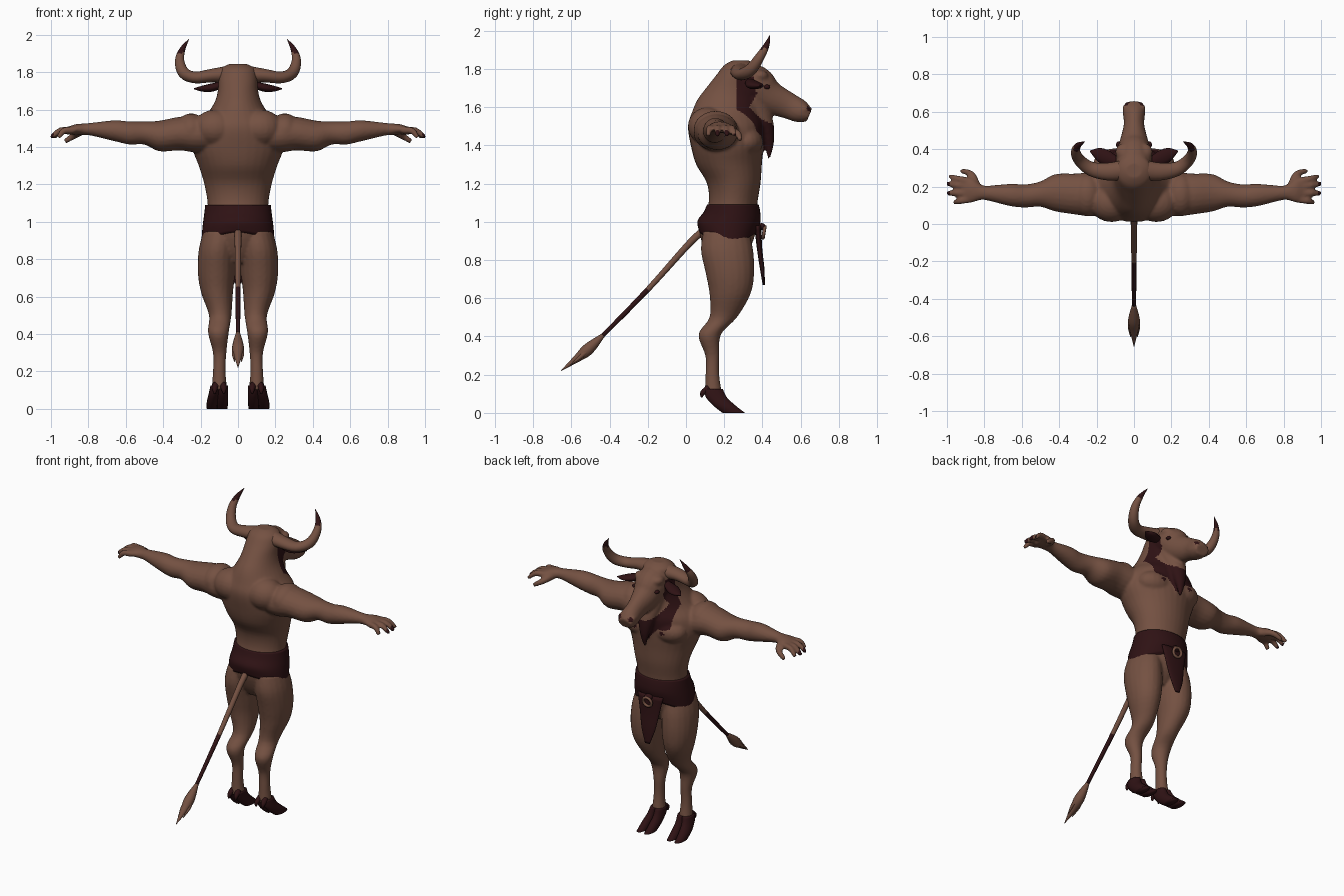
import bpy, bmesh, math
from mathutils import Vector, Matrix

X, Y, Z = Vector((1, 0, 0)), Vector((0, 1, 0)), Vector((0, 0, 1))


def material(name, rgb):
    m = bpy.data.materials.new(name)
    m.diffuse_color = (*rgb, 1)
    return m


HIDE = material("brown hide", (0.175, 0.082, 0.054))
DARK = material("dark hair and leather", (0.028, 0.006, 0.007))


def smooth_path(pts, n):
    """Catmull-Rom interpolation of stations (x, y, z, radius a, radius b)."""
    out = []
    for i in range(len(pts) - 1):
        p0, p1, p2 = pts[max(i - 1, 0)], pts[i], pts[i + 1]
        p3 = pts[min(i + 2, len(pts) - 1)]
        for k in range(n):
            t = k / n
            out.append([0.5 * (2 * b + (c - a) * t + (2 * a - 5 * b + 4 * c - d) * t * t
                               + (3 * b - a - 3 * c + d) * t ** 3)
                        for a, b, c, d in zip(p0, p1, p2, p3)])
    return out + [list(pts[-1])]


def tube(bm, pts, side=X, normal=None, s=1, sides=20, n=4):
    """Closed loft of elliptical rings; s = -1 mirrors it across x."""
    path = smooth_path(pts, n)
    rings = []
    for i, p in enumerate(path):
        q, r = path[max(i - 1, 0)], path[min(i + 1, len(path) - 1)]
        t = normal or (Vector(r[:3]) - Vector(q[:3])).normalized()
        a = (side - t * side.dot(t)).normalized()
        b = t.cross(a)
        ring = []
        for k in range(sides):
            w = math.tau * k / sides
            v = Vector(p[:3]) + a * max(p[3], .001) * math.cos(w) + b * max(p[4], .001) * math.sin(w)
            ring.append(bm.verts.new((v.x * s, v.y, v.z)))
        rings.append(ring)
    for lo, hi in zip(rings, rings[1:]):
        for k in range(sides):
            j = (k + 1) % sides
            bm.faces.new((lo[k], lo[j], hi[j], hi[k]))
    bm.faces.new(rings[0])
    bm.faces.new(rings[-1])


def blob(bm, c, r):
    bmesh.ops.create_uvsphere(bm, u_segments=20, v_segments=12, radius=1,
                              matrix=Matrix.Translation(c) @ Matrix.Diagonal((*r, 1)))


def paint(ob, rule=None, mats=(HIDE, DARK)):
    for m in mats:
        ob.data.materials.append(m)
    for f in ob.data.polygons:
        f.use_smooth = True
        f.material_index = 1 if rule and rule(f.center) else 0


def finish(name, bm, rule=None, mats=(HIDE, DARK)):
    bmesh.ops.recalc_face_normals(bm, faces=bm.faces)
    me = bpy.data.meshes.new(name)
    bm.to_mesh(me)
    bm.free()
    ob = bpy.data.objects.new(name, me)
    bpy.context.collection.objects.link(ob)
    paint(ob, rule, mats)
    return ob


# Body: torso and neck
body = bmesh.new()
torso = [(.78, .21, .07, .07), (.86, .215, .15, .12), (.97, .22, .17, .15), (1.09, .245, .162, .128),
         (1.2, .25, .18, .14), (1.3, .225, .21, .172), (1.4, .215, .245, .19), (1.5, .21, .23, .2),
         (1.57, .21, .17, .18), (1.64, .225, .125, .165), (1.7, .25, .108, .145), (1.77, .27, .103, .11),
         (1.82, .285, .09, .085), (1.845, .285, .045, .04)]
tube(body, [(0, y, z, a, b) for z, y, a, b in torso], normal=Z, sides=32)

# Head and beard
tube(body, [(0, .28, 1.74, .1, .1), (0, .36, 1.71, .1, .11), (0, .43, 1.655, .08, .09),
            (0, .53, 1.61, .055, .07), (0, .6, 1.577, .06, .06), (0, .645, 1.557, .048, .036)])
tube(body, [(0, .34, 1.64, .09, .08), (0, .405, 1.51, .06, .055), (0, .435, 1.41, .03, .025),
            (0, .432, 1.325, .006, .006)])

for s in (1, -1):
    # Muscle masses: chest, upper back, shoulder, brow, nostril rim
    blob(body, (.1 * s, .315, 1.42), (.12, .09, .08))
    blob(body, (.12 * s, .115, 1.5), (.12, .105, .1))
    blob(body, (.25 * s, .155, 1.485), (.085, .115, .095))
    blob(body, (.06 * s, .385, 1.765), (.04, .045, .03))
    blob(body, (.035 * s, .62, 1.59), (.027, .025, .02))
    # Arm
    tube(body, [(.1, .17, 1.465, .12, .09), (.22, .16, 1.465, .12, .095), (.31, .16, 1.472, .11, .09),
                (.42, .167, 1.459, .1, .082), (.5, .16, 1.475, .068, .062), (.58, .15, 1.475, .062, .062),
                (.66, .155, 1.487, .06, .056), (.78, .165, 1.495, .04, .035), (.82, .17, 1.495, .042, .031),
                (.87, .18, 1.495, .066, .027), (.915, .18, 1.485, .06, .02)], Y, X, s)
    # Fingers and thumb
    for y0, y1, tip in ((.228, .255, .985), (.2, .215, 1.0), (.165, .165, 1.0), (.132, .115, .96)):
        tube(body, [(.88, y0, 1.49, .02, .02), ((.9 + tip) / 2, (y0 + y1) / 2, 1.487, .018, .018),
                    (tip, y1, 1.45, .012, .012)], Y, s=s, sides=10)
    tube(body, [(.84, .2, 1.485, .025, .022), (.87, .265, 1.465, .02, .02),
                (.925, .285, 1.43, .013, .013)], Z, s=s, sides=10)
    # Leg
    tube(body, [(.095, .21, .95, .09, .12), (.11, .215, .85, .1, .137), (.115, .23, .73, .1, .127),
                (.112, .23, .62, .085, .107), (.095, .195, .5, .06, .072), (.105, .124, .41, .056, .059),
                (.098, .138, .3, .036, .037), (.1, .138, .2, .034, .036), (.1, .143, .1, .042, .046)],
         X, Z, s)

# Fuse the body into one skin, then colour mane, nostrils and nails by position
skin = finish("body", body, mats=())
mod = skin.modifiers.new("fuse", 'REMESH')
mod.mode, mod.voxel_size, mod.use_smooth_shade = 'VOXEL', .009, True
mod = skin.modifiers.new("soften", 'SMOOTH')
mod.factor, mod.iterations = .5, 3
deps = bpy.context.evaluated_depsgraph_get()
fused = bpy.data.meshes.new_from_object(skin.evaluated_get(deps))
skin.modifiers.clear()
skin.data = fused
fused.name = "body"
fused.materials.clear()

MANE = [(.265, 1.75), (.355, 1.76), (.37, 1.67), (.33, 1.6), (.395, 1.535), (.48, 1.5), (.46, 1.38),
        (.44, 1.3), (.41, 1.32), (.4, 1.445), (.33, 1.5), (.265, 1.58)]


def in_mane(y, z):
    hit = False
    for (ya, za), (yb, zb) in zip(MANE, MANE[1:] + MANE[:1]):
        if (za > z) != (zb > z) and y < ya + (z - za) * (yb - ya) / (zb - za):
            hit = not hit
    return hit


def body_rule(c):
    nostril = (Vector((abs(c.x), c.y, c.z)) - Vector((.04, .642, 1.592))).length < .016
    return nostril or abs(c.x) > .985 or (abs(c.x) < .15 and in_mane(c.y, c.z))


paint(skin, body_rule)

# Horns with dark tips
for s, label in ((1, "right"), (-1, "left")):
    bm = bmesh.new()
    tube(bm, [(.04, .29, 1.79, .055, .047), (.14, .28, 1.782, .047, .036), (.23, .295, 1.772, .038, .031),
              (.29, .34, 1.797, .032, .031), (.312, .385, 1.86, .025, .025), (.298, .42, 1.92, .016, .016),
              (.262, .44, 1.978, .001, .001)], Y, s=s)
    finish(label + "_horn", bm, lambda c: c.z > 1.905)
    # Ear
    bm = bmesh.new()
    tube(bm, [(.08, .33, 1.735, .02, .016), (.14, .35, 1.718, .04, .022), (.19, .375, 1.712, .034, .016),
              (.235, .39, 1.712, .003, .003)], Y, s=s, sides=12)
    finish(label + "_ear", bm, mats=(DARK,))
    # Eye
    bm = bmesh.new()
    blob(bm, (.083 * s, .424, 1.706), (.013, .017, .012))
    finish(label + "_eye", bm, mats=(DARK,))
    # Cloven hoof: two toes and two dewclaws
    bm = bmesh.new()
    for d in (-1, 1):
        tube(bm, [(.1 + d * .018, .142, .125, .029, .052), (.105 + d * .023, .16, .08, .029, .056),
                  (.11 + d * .027, .205, .035, .03, .06), (.112 + d * .028, .25, 0, .027, .06)],
             X, Z, s, sides=14)
        tube(bm, [(.1 + d * .02, .12, .13, .018, .018), (.1 + d * .024, .088, .105, .014, .014),
                  (.1 + d * .024, .082, .08, .004, .004)], X, None, s, sides=8)
    finish(label + "_hoof", bm, mats=(DARK,))

# Belt with a lower edge that dips at the hips
bm = bmesh.new()
tube(bm, [(0, .22, .89, .196, .15), (0, .225, .97, .19, .165), (0, .24, 1.04, .181, .148),
          (0, .245, 1.09, .175, .135)], X, Z, sides=40)
for v in bm.verts:
    dip = min(1, abs(v.co.y - .22) / .15) ** 2
    v.co.z += .055 * dip * max(0, (1.09 - v.co.z) / .2)
finish("belt", bm, mats=(DARK,))

# Loincloth flap
bm = bmesh.new()
tube(bm, [(0, .375, .98, .095, .018), (0, .385, .86, .07, .014), (0, .398, .76, .05, .012),
          (0, .407, .67, .018, .006)], X, Z, sides=16)
finish("loincloth", bm, mats=(DARK,))

# Ring buckle with knot
bpy.ops.mesh.primitive_torus_add(major_radius=.03, minor_radius=.009, major_segments=24, minor_segments=8,
                                 location=(0, .408, .945), rotation=(math.radians(80), 0, 0))
buckle = bpy.context.object
buckle.name = "belt_ring"
paint(buckle, mats=(HIDE,))
bm = bmesh.new()
blob(bm, (0, .395, .975), (.028, .022, .018))
finish("belt_knot", bm, mats=(DARK,))

# Tail with dark lower half
bm = bmesh.new()
tube(bm, [(0, .12, .97, .02, .02), (0, .03, .9, .018, .018), (0, -.2, .645, .014, .014),
          (0, -.45, .39, .011, .011)], X, sides=12)
finish("tail", bm, lambda c: c.y < -.2)

# Tail tuft: one bulb and split strands
bm = bmesh.new()
tube(bm, [(0, -.43, .41, .01, .01), (0, -.51, .335, .031, .031), (0, -.57, .285, .022, .02),
          (0, -.655, .22, .001, .001)], X, sides=12)
for s in (1, -1):
    tube(bm, [(.012, -.5, .34, .014, .014), (.022, -.55, .295, .011, .011), (.018, -.605, .25, .001, .001)],
         X, s=s, sides=8)
finish("tail_tuft", bm, mats=(HIDE,))
